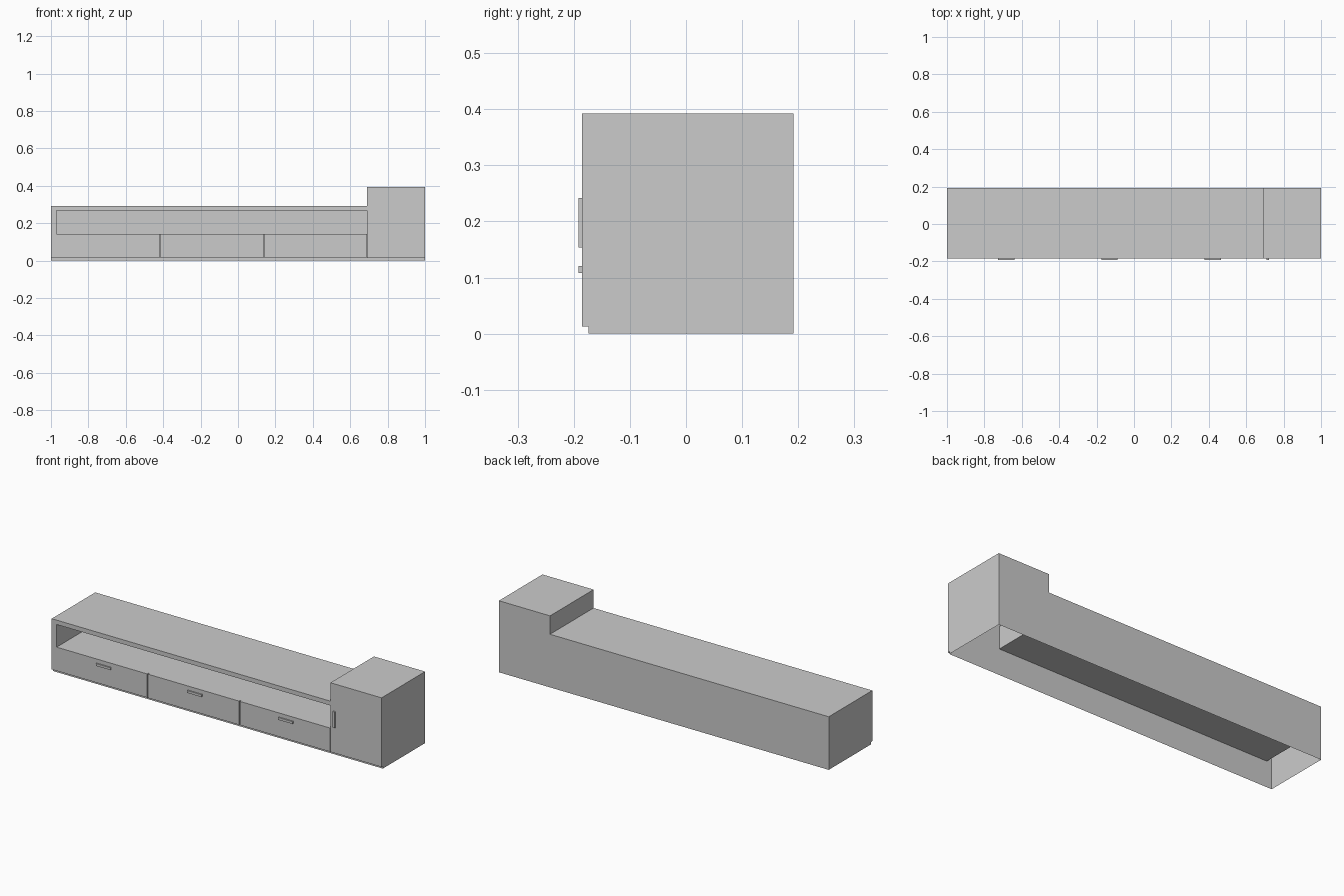
import bpy, bmesh

if "Cube" in bpy.data.objects:
    bpy.data.objects.remove(bpy.data.objects["Cube"])

BACK, WALL, FRONT, GRIP = 0.192, -0.174, -0.185, -0.192
STEP, LOW, HIGH = 0.69, 0.291, 0.392       # cabinet side, bench top, cabinet top
NX0, NZ0, NZ1 = -0.97, 0.143, 0.267        # niche opening
KICK, GAP = 0.013, 0.006


def finish(name, bm):
    mesh = bpy.data.meshes.new(name)
    bm.to_mesh(mesh)
    bm.free()
    ob = bpy.data.objects.new(name, mesh)
    bpy.context.collection.objects.link(ob)
    return ob


def prism(name, profile, y0, y1):
    """Closed solid from an xz profile swept along y."""
    bm = bmesh.new()
    face = bm.faces.new([bm.verts.new((x, y0, z)) for x, z in profile])
    ext = bmesh.ops.extrude_face_region(bm, geom=[face])
    moved = [v for v in ext["geom"] if isinstance(v, bmesh.types.BMVert)]
    bmesh.ops.translate(bm, verts=moved, vec=(0, y1 - y0, 0))
    bmesh.ops.recalc_face_normals(bm, faces=bm.faces)
    return finish(name, bm)


def slab(name, x0, x1, z0, z1, y0, y1):
    return prism(name, [(x0, z0), (x1, z0), (x1, z1), (x0, z1)], y0, y1)


# thin carcass shell, open underneath
outline = [(1, 0), (1, HIGH), (STEP, HIGH), (STEP, LOW), (-1, LOW), (-1, 0)]
bm = bmesh.new()
near = [bm.verts.new((x, WALL, z)) for x, z in outline]
far = [bm.verts.new((x, BACK, z)) for x, z in outline]
for i in range(len(outline) - 1):
    bm.faces.new((near[i], far[i], far[i + 1], near[i + 1]))
bm.faces.new(far[::-1])
# front wall strips around the niche
for x0, x1, z0, z1 in [(-1, STEP, 0, NZ0), (-1, NX0, NZ0, LOW),
                       (NX0, STEP, NZ1, LOW), (STEP, 1, 0, HIGH)]:
    bm.faces.new([bm.verts.new((x, WALL, z)) for x, z in
                  [(x0, z0), (x1, z0), (x1, z1), (x0, z1)]])
bmesh.ops.remove_doubles(bm, verts=bm.verts, dist=1e-5)
bmesh.ops.recalc_face_normals(bm, faces=bm.faces)
finish("carcass", bm)

# open niche pocket
bm = bmesh.new()
ring = [(NX0, NZ0), (STEP, NZ0), (STEP, NZ1), (NX0, NZ1)]
mouth = [bm.verts.new((x, WALL, z)) for x, z in ring]
rear = [bm.verts.new((x, BACK - 0.02, z)) for x, z in ring]
for i in range(4):
    j = (i + 1) % 4
    bm.faces.new((mouth[i], mouth[j], rear[j], rear[i]))
bm.faces.new(rear)
finish("niche", bm)

# frame above the drawers
prism("niche_frame", [(-1, NZ0), (NX0, NZ0), (NX0, NZ1), (STEP, NZ1),
                      (STEP, LOW), (-1, LOW)], FRONT, WALL)

# drawer fronts with pulls
edges = [-1 - GAP / 2, -0.418, 0.138, STEP]
for i, cx in enumerate((-0.684, -0.131, 0.422)):
    slab(f"drawer_front_{i + 1}", edges[i] + GAP / 2, edges[i + 1] - GAP / 2,
         KICK, NZ0, FRONT, WALL)
    slab(f"drawer_handle_{i + 1}", cx - 0.044, cx + 0.044, 0.108, 0.121, GRIP, FRONT)

# tall cabinet door with pull
slab("cabinet_door", STEP, 1, KICK, HIGH, FRONT, WALL)
slab("door_handle", 0.708, 0.721, 0.154, 0.242, GRIP, FRONT)
